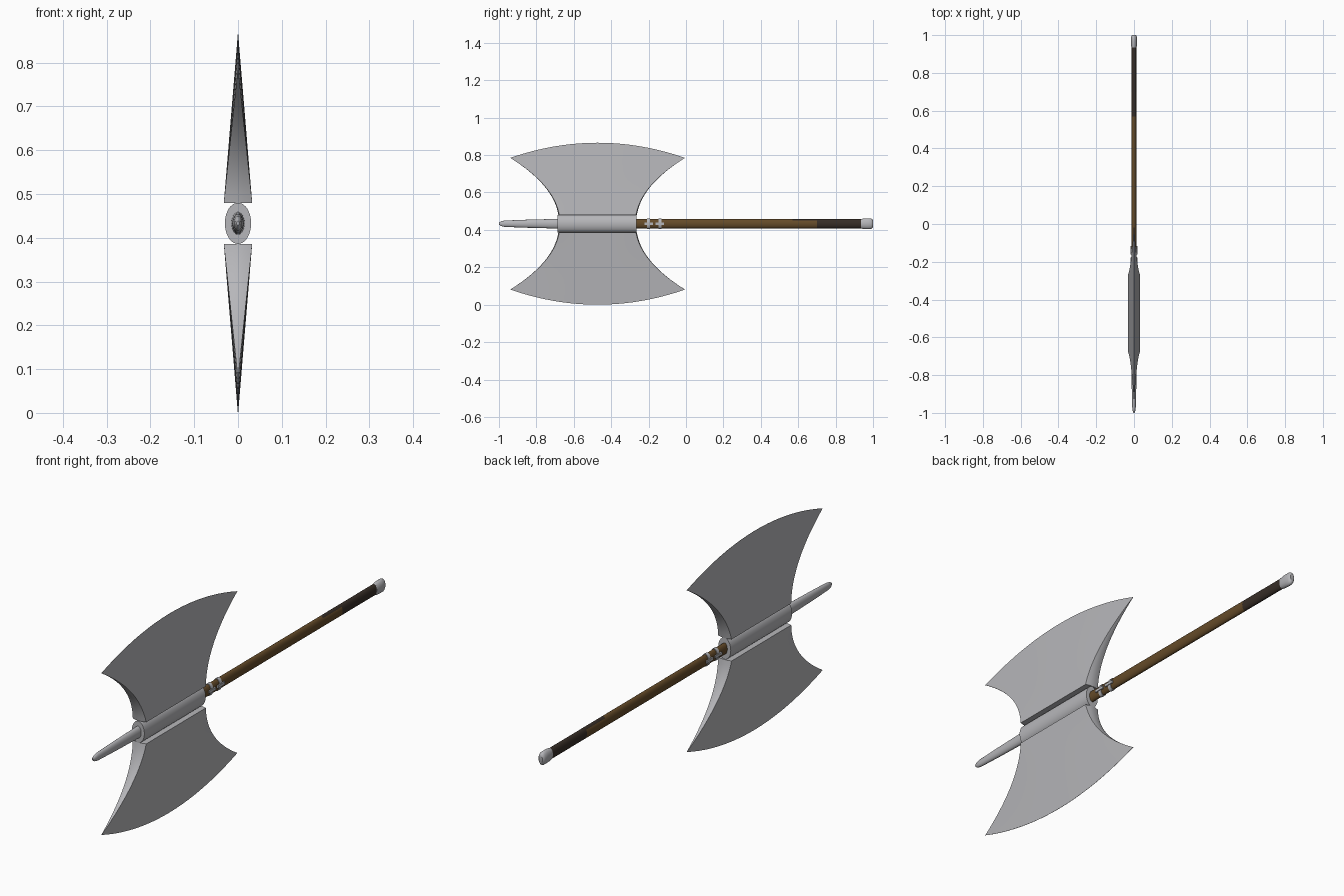
import bpy, bmesh, math

if "Cube" in bpy.data.objects:
    bpy.data.objects.remove(bpy.data.objects["Cube"])

CZ = 0.433      # height of the shaft axis
YC = -0.4725    # middle of the axe head


def material(name, rgb):
    m = bpy.data.materials.new(name)
    m.diffuse_color = (*rgb, 1)
    m.use_nodes = True
    m.node_tree.nodes["Principled BSDF"].inputs["Base Color"].default_value = m.diffuse_color
    return m


STEEL = material("steel", (0.47, 0.47, 0.49))
WOOD = material("brown_wood", (0.13, 0.07, 0.022))
GRIP = material("dark_grip", (0.038, 0.027, 0.02))


def finish(name, bm, mats, angle=35):
    bmesh.ops.recalc_face_normals(bm, faces=bm.faces)
    me = bpy.data.meshes.new(name)
    bm.to_mesh(me)
    bm.free()
    for m in mats:
        me.materials.append(m)
    ob = bpy.data.objects.new(name, me)
    bpy.context.collection.objects.link(ob)
    bpy.ops.object.select_all(action='DESELECT')
    bpy.context.view_layer.objects.active = ob
    ob.select_set(True)
    bpy.ops.object.shade_smooth_by_angle(angle=math.radians(angle))
    return ob


def tube(name, stations, mats, n=24):
    """Elliptical loft along y; stations are (y, half x, half z)."""
    bm = bmesh.new()
    rings = []
    for y, rx, rz in stations:
        rings.append([bm.verts.new((rx * math.cos(2 * math.pi * i / n), y,
                                    CZ + rz * math.sin(2 * math.pi * i / n)))
                      for i in range(n)])
    for a, b in zip(rings, rings[1:]):
        for i in range(n):
            bm.faces.new((a[i], a[(i + 1) % n], b[(i + 1) % n], b[i]))
    bm.faces.new(rings[0])
    bm.faces.new(rings[-1])
    return finish(name, bm, mats)


# shaft, with the dark grip towards the butt
shaft = tube("shaft", [(y, 0.0135, 0.0245) for y in (-0.3, 0.57, 0.7, 0.95)], [WOOD, GRIP])
for p in shaft.data.polygons:
    if p.center.y > 0.7 or (p.center.y > 0.57 and p.normal.z > 0.5):
        p.material_index = 1

# butt cap, socket and front spike
tube("butt_cap", [(0.935, 0.014, 0.025), (0.95, 0.016, 0.028), (0.97, 0.016, 0.029),
                  (0.988, 0.016, 0.029), (0.996, 0.013, 0.024), (1.0, 0.009, 0.016)], [STEEL])
tube("socket", [(-0.687, 0.030, 0.047), (-0.265, 0.030, 0.047)], [STEEL], 40)
tube("spike", [(-0.68, 0.015, 0.026), (-0.85, 0.0125, 0.0215), (-0.97, 0.0095, 0.017),
               (-0.99, 0.007, 0.012), (-1.0, 0.003, 0.005)], [STEEL])

# binding bands with side straps
for k, y in enumerate((-0.2, -0.14)):
    tube(f"band_{k}", [(y - 0.008, 0.016, 0.0275), (y + 0.008, 0.016, 0.0275)], [STEEL])
    bm = bmesh.new()
    bmesh.ops.create_cube(bm, size=1)
    for v in bm.verts:
        v.co = (v.co.x * 0.038, y + v.co.y * 0.045, CZ + v.co.z * 0.012)
    finish(f"strap_{k}", bm, [STEEL])


# flared blades, tapering from a thick root to a sharp edge
def blade(name, sign, rows=16, cols=20):
    bm = bmesh.new()
    us = [-1 + 2 * i / cols for i in range(cols + 1)]
    loops = []
    for r in range(rows + 1):
        t = r / rows
        w = (1 - t) ** 2 * 0.21 + 2 * t * (1 - t) * 0.235 + t * t * 0.4675
        zs = (1 - t) ** 2 * 0.047 + 2 * t * (1 - t) * 0.207 + t * t * 0.352

        def point(u, side):
            z = zs + 0.081 * t * (1 - u * u)
            zmax = 0.352 + 0.081 * (1 - u * u)
            h = 0.032 * (1 - (z - 0.047) / (zmax - 0.047)) + 0.0004
            # narrow chamfer along the curved ends
            if side == 0.4:
                h *= 0.4
            return h, YC + u * w, CZ + sign * z
        loop = []
        for s in (1, -1):
            for u in us if s == 1 else us[::-1]:
                h, y, z = point(u, 1)
                if abs(u) == 1:
                    inset = y - u * 0.005 * (1 - t)
                    pair = [(h, inset, z), (h * 0.4, y, z)]
                    first = (u == -1) == (s == 1)
                    for q in (pair[::-1] if first else pair):
                        loop.append(bm.verts.new((s * q[0], q[1], q[2])))
                else:
                    loop.append(bm.verts.new((s * h, y, z)))
        loops.append(loop)
    n = len(loops[0])
    for a, b in zip(loops, loops[1:]):
        for i in range(n):
            bm.faces.new((a[i], a[(i + 1) % n], b[(i + 1) % n], b[i]))
    # close root and cutting edge with strips across the thickness
    for loop in (loops[0], loops[-1]):
        for i in range(n // 2 - 1):
            bm.faces.new((loop[i], loop[i + 1], loop[n - 2 - i], loop[n - 1 - i]))
    finish(name, bm, [STEEL], 30)


blade("upper_blade", 1)
blade("lower_blade", -1)
